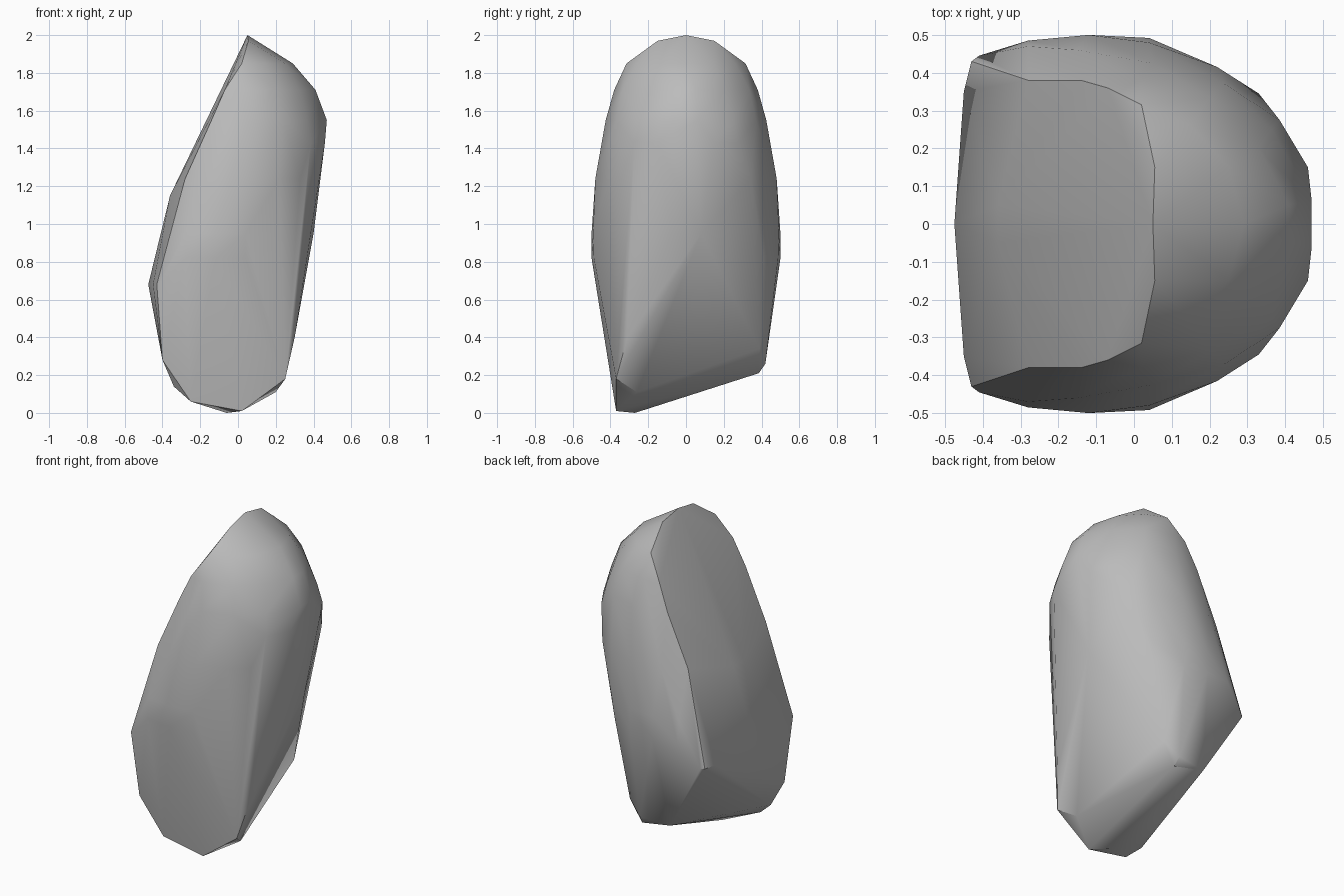
import bpy, bmesh, math

cube = bpy.data.objects.get("Cube")
if cube:
    bpy.data.objects.remove(cube, do_unlink=True)

stone = bpy.data.materials.new("stone grey")
stone.use_nodes = True
stone.diffuse_color = (0.5, 0.5, 0.5, 1)
stone.node_tree.nodes["Principled BSDF"].inputs["Base Color"].default_value = (0.5, 0.5, 0.5, 1)

# Rounded upper body: half sections by height, mirrored front to back
sections = {
    2.0: [(.05, 0)],
    1.97: [(.055, .15)],
    1.85: [(.02, .315), (.15, .26), (.25, .15), (.29, 0)],
    1.71: [(-.07, .36), (.02, .38), (.2, .335), (.33, .2), (.41, .05)],
    1.55: [(.47, .06), (.365, .25), (.24, .37), (.05, .425), (-.14, .38)],
    1.43: [(.46, .15), (.385, .275)],
    1.24: [(.44, .08), (.33, .345), (.22, .415), (.04, .48), (-.15, .46), (-.28, .38)],
    1.15: [(-.36, .05)],
    .95: [(.4, .08), (.22, .41), (.04, .492), (-.12, .5), (-.28, .47)],
    .82: [(.2, .41), (.04, .488), (-.12, .5), (-.28, .485)],
    .68: [(-.475, 0), (-.45, .35), (-.43, .43), (-.41, .445)],
}
points = [(x, side * y, z) for z, ring in sections.items()
          for x, y in ring for side in ((-1, 1) if y else (1,))]

# Chipped foot: the flat front edge, then the higher back edge
points += [(-.4, -.39, .28), (-.34, -.34, .14), (-.25, -.37, .06), (-.06, -.27, 0),
           (.02, -.37, .01), (.25, -.37, .18), (.2, -.26, .11), (.3, -.31, .4)]
points += [(.03, .385, .21), (.02, .42, .26), (-.17, .4, .25), (.11, .39, .34)]

# Wrap the points in one faceted skin
bm = bmesh.new()
for p in points:
    bm.verts.new(p)
bmesh.ops.convex_hull(bm, input=bm.verts[:])
bmesh.ops.delete(bm, geom=[v for v in bm.verts if not v.link_faces], context="VERTS")
bmesh.ops.dissolve_limit(bm, angle_limit=math.radians(3), verts=bm.verts[:], edges=bm.edges[:])
bmesh.ops.recalc_face_normals(bm, faces=bm.faces[:])
mesh = bpy.data.meshes.new("rock")
bm.to_mesh(mesh)
bm.free()
mesh.materials.append(stone)

rock = bpy.data.objects.new("rock", mesh)
bpy.context.collection.objects.link(rock)
bpy.ops.object.select_all(action="DESELECT")
rock.select_set(True)
bpy.context.view_layer.objects.active = rock
bpy.ops.object.shade_smooth_by_angle(angle=math.radians(35))
